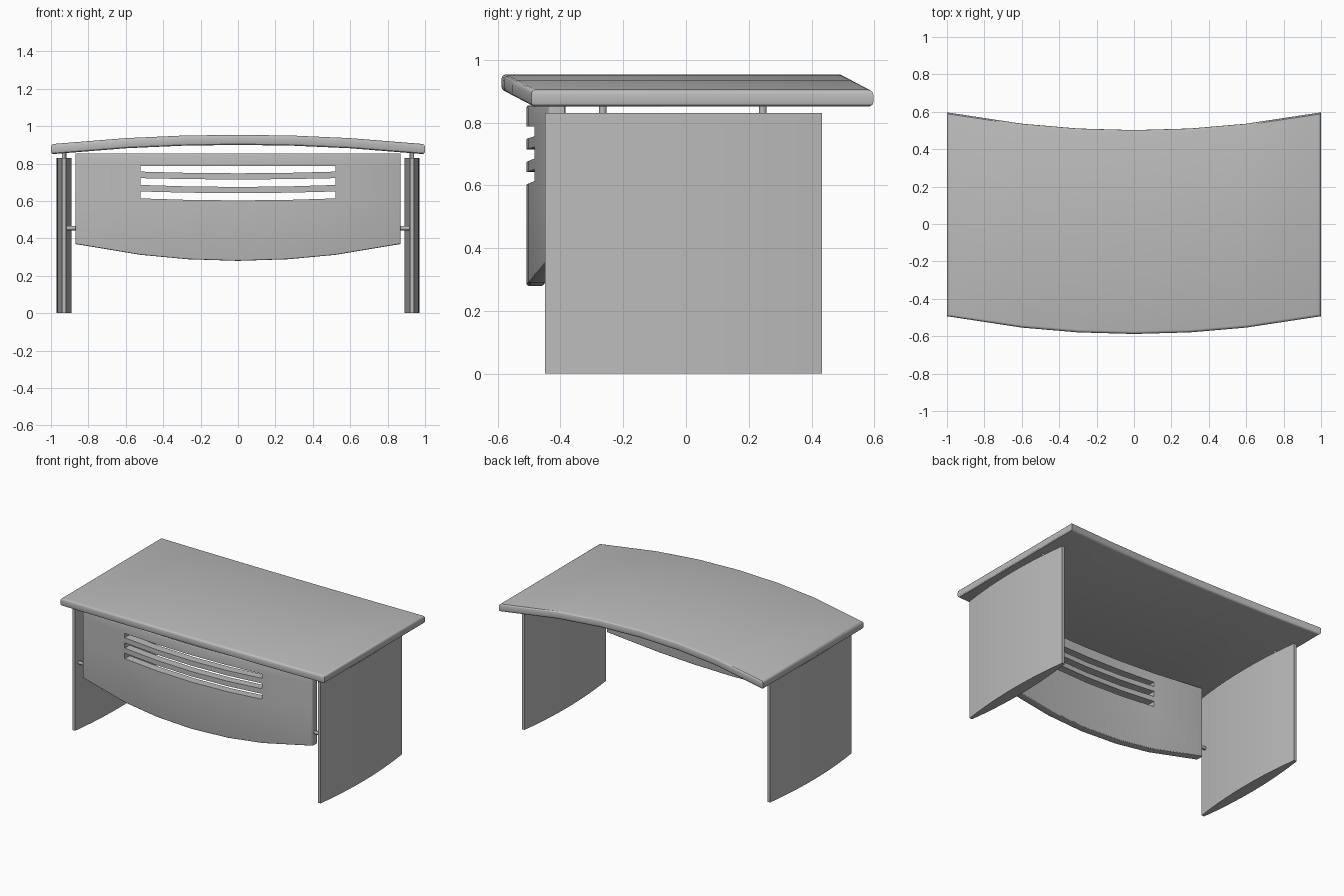
import bpy, bmesh, math
from mathutils import Vector

if "Cube" in bpy.data.objects:
    bpy.data.objects.remove(bpy.data.objects["Cube"], do_unlink=True)

grey = bpy.data.materials.new("plain grey")
grey.use_nodes = True
grey.diffuse_color = (0.5, 0.5, 0.5, 1)
grey.node_tree.nodes["Principled BSDF"].inputs["Base Color"].default_value = grey.diffuse_color


def finish(bm, name):
    """Turn a bmesh into a named, smooth-shaded grey object."""
    bmesh.ops.recalc_face_normals(bm, faces=bm.faces)
    mesh = bpy.data.meshes.new(name)
    bm.to_mesh(mesh)
    bm.free()
    mesh.materials.append(grey)
    obj = bpy.data.objects.new(name, mesh)
    bpy.context.collection.objects.link(obj)
    bpy.ops.object.select_all(action='DESELECT')
    obj.select_set(True)
    bpy.context.view_layer.objects.active = obj
    bpy.ops.object.shade_smooth_by_angle(angle=math.radians(30))
    return obj


def slab(name, xs, rows, point, push, bevel, hole=lambda x, j: False):
    """Curved sheet over a grid, thickened along push, with a rounded rim."""
    bm = bmesh.new()
    rim = bm.verts.layers.int.new("rim")
    grid = []
    for i, x in enumerate(xs):
        column = [bm.verts.new(point(x, row)) for row in rows]
        for j, v in enumerate(column):
            v[rim] = int(i in (0, len(xs) - 1) or j in (0, len(rows) - 1))
        grid.append(column)
    for i in range(len(xs) - 1):
        for j in range(len(rows) - 1):
            if not hole((xs[i] + xs[i + 1]) / 2, j):
                bm.faces.new((grid[i][j], grid[i + 1][j], grid[i + 1][j + 1], grid[i][j + 1]))
    push = Vector(push)
    new = bmesh.ops.extrude_face_region(bm, geom=bm.faces[:], use_keep_orig=True)["geom"]
    bmesh.ops.translate(bm, vec=push, verts=[g for g in new if isinstance(g, bmesh.types.BMVert)])
    bmesh.ops.recalc_face_normals(bm, faces=bm.faces)
    edges = []
    for e in bm.edges:
        a, b = e.verts
        along = abs((b.co - a.co).normalized().dot(push.normalized()))
        if a[rim] and b[rim] and along < 0.9 and e.calc_face_angle(0) > 1:
            edges.append(e)
    bm.verts.layers.int.remove(rim)
    bmesh.ops.bevel(bm, geom=edges, offset=bevel, segments=3, profile=0.5, affect='EDGES')
    return finish(bm, name)


def rod(name, start, end, radius=0.012):
    start, end = Vector(start), Vector(end)
    axis = end - start
    bm = bmesh.new()
    bmesh.ops.create_cone(bm, cap_ends=True, segments=12, radius1=radius, radius2=radius, depth=axis.length)
    bmesh.ops.rotate(bm, verts=bm.verts, matrix=axis.to_track_quat('Z', 'Y').to_matrix())
    bmesh.ops.translate(bm, verts=bm.verts, vec=(start + end) / 2)
    return finish(bm, name)


def mirrored(steps):
    return [-s for s in reversed(steps)] + [0] + steps


# Tabletop: arched upward and swept towards the front
def top_point(x, y):
    bow = 1 - x * x
    return (x, y - 0.095 * bow, 0.85 + 0.05 * bow)


slab("tabletop", mirrored([0.3, 0.6, 1.0]), [-0.493, 0.597], top_point, (0, 0, 0.054), 0.015)

# Front panel: bowed forward, curved lower edge, three slots; rows are (centre z, rise at the ends)
half = 0.87
rows = [(0.28, 0.09), (0.603, 0.03), (0.642, 0.025), (0.675, 0.03),
        (0.715, 0.02), (0.748, 0.025), (0.787, 0), (0.855, 0)]


def panel_point(x, row):
    t = (x / half) ** 2
    return (x, -0.508 + 0.07 * t, row[0] + row[1] * t)


slab("front_panel", mirrored([0.27, 0.52, half]), rows, panel_point, (0, 0.055, 0), 0.007,
     hole=lambda x, j: j in (1, 3, 5) and abs(x) < 0.52)

# Side supports: lens-shaped in plan, with pins to the top and the front panel
for side, label in ((1, "left"), (-1, "right")):
    cx = side * 0.93
    bm = bmesh.new()
    steps = [k / 5 - 1 for k in range(11)]
    outline = []
    for face in (1, -1):
        for t in steps[::face]:
            outline.append((cx + face * (0.01 + 0.03 * (1 - t * t)), -0.008 + 0.442 * t, 0))
    base = bm.faces.new([bm.verts.new(p) for p in outline])
    new = bmesh.ops.extrude_face_region(bm, geom=[base], use_keep_orig=True)["geom"]
    bmesh.ops.translate(bm, vec=(0, 0, 0.83), verts=[g for g in new if isinstance(g, bmesh.types.BMVert)])
    finish(bm, label + "_support")
    for place, y in (("front", -0.265), ("back", 0.245)):
        rod(f"{label}_{place}_pin", (cx, y, 0.82), (cx, y, 0.865))
    rod(label + "_panel_pin", (side * 0.86, -0.41, 0.455), (side * 0.925, -0.41, 0.455))
